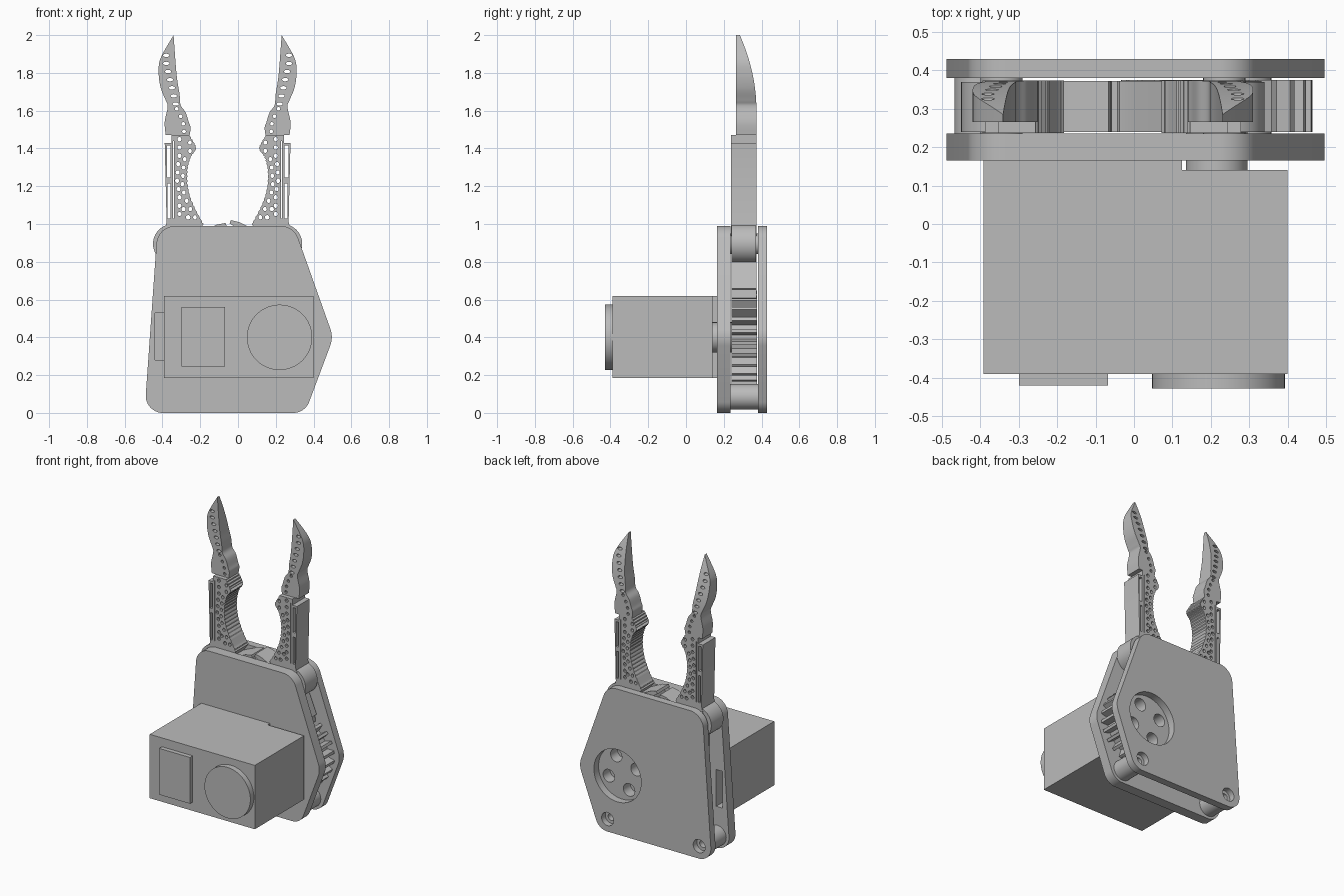
import bpy, bmesh
from math import sin, cos, pi, radians
from mathutils import Vector

cube = bpy.data.objects.get("Cube")
if cube:
    bpy.data.objects.remove(cube, do_unlink=True)

grey = bpy.data.materials.new("mid_grey")
grey.use_nodes = True
colour = (0.5, 0.5, 0.5, 1)
grey.diffuse_color = colour
grey.node_tree.nodes["Principled BSDF"].inputs["Base Color"].default_value = colour


# ---- helpers ----
def finish(name, bm):
    bmesh.ops.remove_doubles(bm, verts=bm.verts, dist=0.0002)
    bmesh.ops.recalc_face_normals(bm, faces=bm.faces)
    mesh = bpy.data.meshes.new(name)
    bm.to_mesh(mesh)
    bm.free()
    mesh.materials.append(grey)
    ob = bpy.data.objects.new(name, mesh)
    bpy.context.scene.collection.objects.link(ob)
    bpy.ops.object.select_all(action='DESELECT')
    ob.select_set(True)
    bpy.context.view_layer.objects.active = ob
    bpy.ops.object.shade_smooth_by_angle(angle=radians(30))
    return ob


def slab(name, loops, y0, y1, shape=None):
    """Extrude x-z loops (first the outline, then holes) from y0 to y1."""
    curve = bpy.data.curves.new(name, 'CURVE')
    curve.dimensions = '2D'
    curve.fill_mode = 'BOTH'
    curve.extrude = (y1 - y0) / 2
    for loop in loops:
        spline = curve.splines.new('POLY')
        spline.points.add(len(loop) - 1)
        for point, (x, z) in zip(spline.points, loop):
            point.co = (x, z, 0, 1)
        spline.use_cyclic_u = True
    temp = bpy.data.objects.new(name, curve)
    bpy.context.scene.collection.objects.link(temp)
    bpy.context.view_layer.update()
    graph = bpy.context.evaluated_depsgraph_get()
    mesh = bpy.data.meshes.new_from_object(temp.evaluated_get(graph))
    bm = bmesh.new()
    bm.from_mesh(mesh)
    bpy.data.objects.remove(temp)
    bpy.data.meshes.remove(mesh)
    for v in bm.verts:
        x, z, d = v.co
        y = (y0 + y1) / 2 - d
        if shape and d < 0:
            y = min(y, shape(z))
        v.co = (x, y, z)
    return finish(name, bm)


def box(name, x0, x1, y0, y1, z0, z1):
    return slab(name, [rect(x0, x1, z0, z1)], y0, y1)


def rect(x0, x1, z0, z1):
    return [(x0, z0), (x1, z0), (x1, z1), (x0, z1)]


def ring(x, z, rx, rz=None, n=32):
    rz = rz or rx
    return [(x + rx * cos(2 * pi * i / n), z + rz * sin(2 * pi * i / n)) for i in range(n)]


def rounded(corners):
    """Round each (x, z, radius) corner of a polygon."""
    out = []
    for i, (x, z, r) in enumerate(corners):
        p = Vector((x, z))
        a = (Vector(corners[i - 1][:2]) - p).normalized()
        b = (Vector(corners[(i + 1) % len(corners)][:2]) - p).normalized()
        half = a.angle(b) / 2
        centre = p + (a + b).normalized() * r / sin(half)
        start = p + a * r * cos(half) / sin(half) - centre
        end = p + b * r * cos(half) / sin(half) - centre
        for k in range(11):
            out.append(tuple(centre + start.lerp(end, k / 10).normalized() * r))
    return out


def smooth(points, steps=6):
    """Catmull-Rom curve through the points."""
    pts = [Vector(p) for p in points]
    pts = [pts[0]] + pts + [pts[-1]]
    out = []
    for a, b, c, d in zip(pts, pts[1:], pts[2:], pts[3:]):
        for k in range(steps):
            t = k / steps
            out.append(tuple(0.5 * (2 * b + (c - a) * t + (2 * a - 5 * b + 4 * c - d) * t * t
                                    + (3 * b - a - 3 * c + d) * t ** 3)))
    return out + [tuple(pts[-1])]


def at_height(path, z):
    return min(path, key=lambda p: abs(p[1] - z))[0]


def teeth(x, z, root, tip, n, start=0, count=None, phase=0):
    out = []
    for i in range(start, start + (count or n)):
        for frac, r in ((0, root), (0.25, root), (0.4, tip), (0.68, tip), (0.83, root)):
            a = 2 * pi * (i + frac + phase) / n
            out.append((x + r * cos(a), z + r * sin(a)))
    return out


# ---- plates ----
outline = rounded([(-0.495, 0, 0.09), (0.355, 0, 0.09), (0.505, 0.4, 0.13),
                   (0.295, 0.99, 0.1), (-0.425, 0.99, 0.1)])
HORN = (0.215, 0.4)
CORNERS = ((-0.4, 0.085), (0.29, 0.085))
slab("front_plate", [outline, rect(-0.44, -0.392, 0.28, 0.53), ring(*HORN, 0.1)], 0.165, 0.235)
slab("back_plate", [outline, ring(*HORN, 0.178, n=64)] + [ring(x, z, 0.045) for x, z in CORNERS],
     0.38, 0.43)
for i, (x, z) in enumerate(CORNERS):
    slab(f"corner_spacer_{i + 1}", [ring(x, z, 0.068), ring(x, z, 0.024)], 0.235, 0.39)

# ---- servo ----
box("servo_body", -0.392, 0.4, -0.39, 0.14, 0.185, 0.62)
box("servo_shoulder", -0.392, 0.125, 0.14, 0.166, 0.185, 0.62)
slab("servo_shaft", [ring(*HORN, 0.08)], 0.14, 0.3)
slab("servo_round_cap", [ring(0.22, 0.4, 0.173, n=64)], -0.428, -0.39)
box("servo_square_cap", -0.3, -0.068, -0.42, -0.39, 0.245, 0.56)

# ---- drive gear with screw holes ----
screws = [(HORN[0] + 0.115 * cos(radians(a)), HORN[1] + 0.115 * sin(radians(a)))
          for a in (65, 155, 245, 335)]
slab("drive_gear", [teeth(*HORN, 0.2, 0.25, 24)] + [ring(x, z, 0.043) for x, z in screws],
     0.3, 0.375)
slab("drive_gear_base", [teeth(*HORN, 0.2, 0.25, 24)] + [ring(x, z, 0.02) for x, z in screws],
     0.24, 0.3)

# ---- fingers, mirrored about the jaw axis ----
AXIS, HUB_U, HUB_Z, SPLIT = -0.055, 0.29, 0.895, 1.47
inner_low = smooth([(0.127, 1.0), (0.175, 1.09), (0.206, 1.18), (0.212, 1.275), (0.196, 1.35),
                    (0.169, 1.39), (0.169, 1.415), (0.201, SPLIT)], 8)
inner_low = [(u + 0.004 * (i % 2), z) for i, (u, z) in enumerate(inner_low)]
inner_high = smooth([(0.201, SPLIT), (0.196, 1.51), (0.206, 1.54), (0.222, 1.59), (0.249, 1.63),
                     (0.254, 1.685), (0.27, 1.79), (0.286, 2.0)])
outer_high = smooth([(0.286, 2.0), (0.354, 1.88), (0.365, 1.8), (0.354, 1.72), (0.328, 1.656),
                     (0.317, 1.62), (0.333, 1.54), (0.328, SPLIT)])

# lower finger: serrated grip, slit and open spring frame
lower = [inner_low + [(0.298, SPLIT), (0.298, 1.43), (0.333, 1.43), (0.323, 1.01),
                      (0.34, 0.94), (0.2, 0.9)],
         rect(0.283, 0.289, 1.03, 1.44),
         rect(0.302, 0.322, 1.245, 1.415), rect(0.302, 0.317, 1.03, 1.215)]
for i in range(10):
    z = 1.035 + 0.044 * i
    u = at_height(inner_low, z)
    lower.append(ring(u + 0.024, z, 0.01, 0.012, 10))
    lower.append(ring(max(u + 0.052, 0.255), z + 0.018, 0.011, 0.012, 10))
    if i < 2:
        lower.append(ring(u + 0.06, z, 0.012, n=10))

# upper finger: tapering claw with slots
upper = [inner_high + outer_high[1:]]
for i in range(4):
    z = 1.49 + 0.04 * i
    upper.append(ring(at_height(inner_high, z) + 0.033, z, 0.01, n=10))
for i in range(7):
    z = 1.635 + 0.043 * i
    upper.append(ring(0.275 + 0.05 * min(1, i / 5), z, 0.017, 0.009, 12))


def claw_back(z):
    return 0.373 - 0.088 * max(0, (z - 1.6) / 0.4) ** 2


for side, sign, phase, first in (("left", 1, 0.5, -9), ("right", -1, 0, -7)):
    def place(loop):
        return [(AXIS + sign * u, z) for u, z in loop]

    hub_x = AXIS + sign * HUB_U
    slab(f"{side}_finger_lower", [place(l) for l in lower], 0.237, 0.373)
    slab(f"{side}_finger_claw", [place(l) for l in upper], 0.265, 0.373, claw_back)
    slab(f"{side}_finger_hub", [ring(hub_x, HUB_Z, 0.105, n=48)], 0.24, 0.37)
    slab(f"{side}_hub_washer", [ring(hub_x, HUB_Z, 0.055)], 0.235, 0.38)
    # toothed sector facing the other finger
    arc = [(HUB_U - u, HUB_Z + z) for u, z in
           teeth(0, 0, 0.255, 0.3, 28, first, 2 - first, phase * 0.5)]
    slab(f"{side}_finger_gear", [place([(HUB_U, HUB_Z)] + arc)], 0.24, 0.372)
